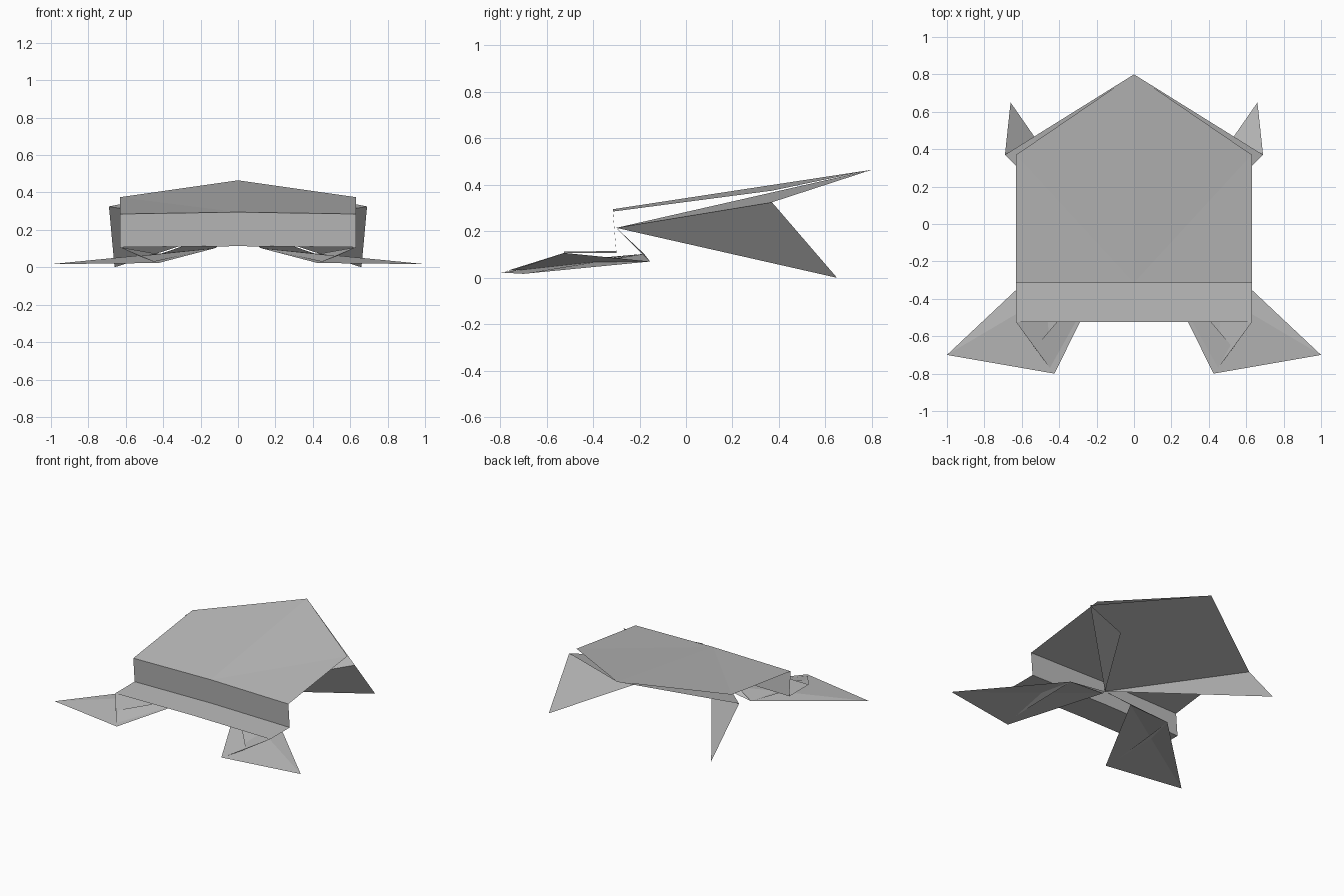
import bpy

if "Cube" in bpy.data.objects:
    bpy.data.objects.remove(bpy.data.objects["Cube"])

paper = bpy.data.materials.new("grey_paper")
paper.diffuse_color = (0.5, 0.5, 0.5, 1)
paper.use_nodes = True
paper.node_tree.nodes["Principled BSDF"].inputs["Base Color"].default_value = paper.diffuse_color

# Shared fold points on the right half
HUB = (0, -0.30, 0.215)          # where all the folds meet underneath
TIP = (0, 0.80, 0.465)           # pointed end of the body
KNEE = (0.69, 0.37, 0.325)       # top of the back leg
CREASE_MID = (0, -0.315, 0.295)  # front crease of the back panel
CREASE_SIDE = (0.63, -0.315, 0.285)
PLEAT_MID = (0, -0.30, 0.115)
PLEAT_SIDE = (0.63, -0.30, 0.107)
LIP_MID = (0, -0.525, 0.113)
LIP_SIDE = (0.63, -0.525, 0.107)
HIP_IN = (0.12, -0.18, 0.103)    # front leg root
HIP_OUT = (0.42, -0.155, 0.07)
TOE_IN = (0.425, -0.80, 0.023)
TOE_OUT = (1.0, -0.70, 0.017)
POCKET = (0.53, -0.662, 0.06)    # bend in the front leg's upper fold
POCKET_TOE = (0.45, -0.77, 0.03)


def folded(name, *faces):
    """Build the right half from paper faces and mirror it across x."""
    points = list(dict.fromkeys(p for f in faces for p in f))
    mesh = bpy.data.meshes.new(name)
    mesh.from_pydata(points, [], [[points.index(p) for p in f] for f in faces])
    mesh.materials.append(paper)
    obj = bpy.data.objects.new(name, mesh)
    bpy.context.collection.objects.link(obj)
    mirror = obj.modifiers.new("mirror", 'MIRROR')
    mirror.use_axis[0] = True
    mirror.use_clip = True
    return obj


# Broad pentagonal back
folded("back_panel",
       (CREASE_MID, CREASE_SIDE, (0.63, 0.37, 0.375)),
       (CREASE_MID, (0.63, 0.37, 0.375), TIP))

# Flaps under the back, meeting at the hub
folded("belly_flap", (HUB, KNEE, TIP))

# Standing front wall and the lip that steps forward
folded("front_wall", (PLEAT_MID, PLEAT_SIDE, CREASE_SIDE, CREASE_MID))
folded("front_lip", (LIP_MID, LIP_SIDE, PLEAT_SIDE, PLEAT_MID))

# Back legs hang down from the belly flaps
folded("back_leg", (HUB, (0.66, 0.65, 0.0), KNEE))

# Front legs: flat foot and the web running up to the hub
folded("front_foot", (HIP_IN, TOE_IN, TOE_OUT), (HIP_IN, TOE_OUT, HIP_OUT))
folded("front_leg_web", (HUB, HIP_IN, HIP_OUT))

# Upper fold of the front leg, opening as a pocket below the lip
folded("front_leg_fold",
       (POCKET_TOE, LIP_SIDE, HIP_OUT),
       (POCKET_TOE, POCKET, LIP_SIDE),
       (HIP_IN, POCKET_TOE, POCKET))
